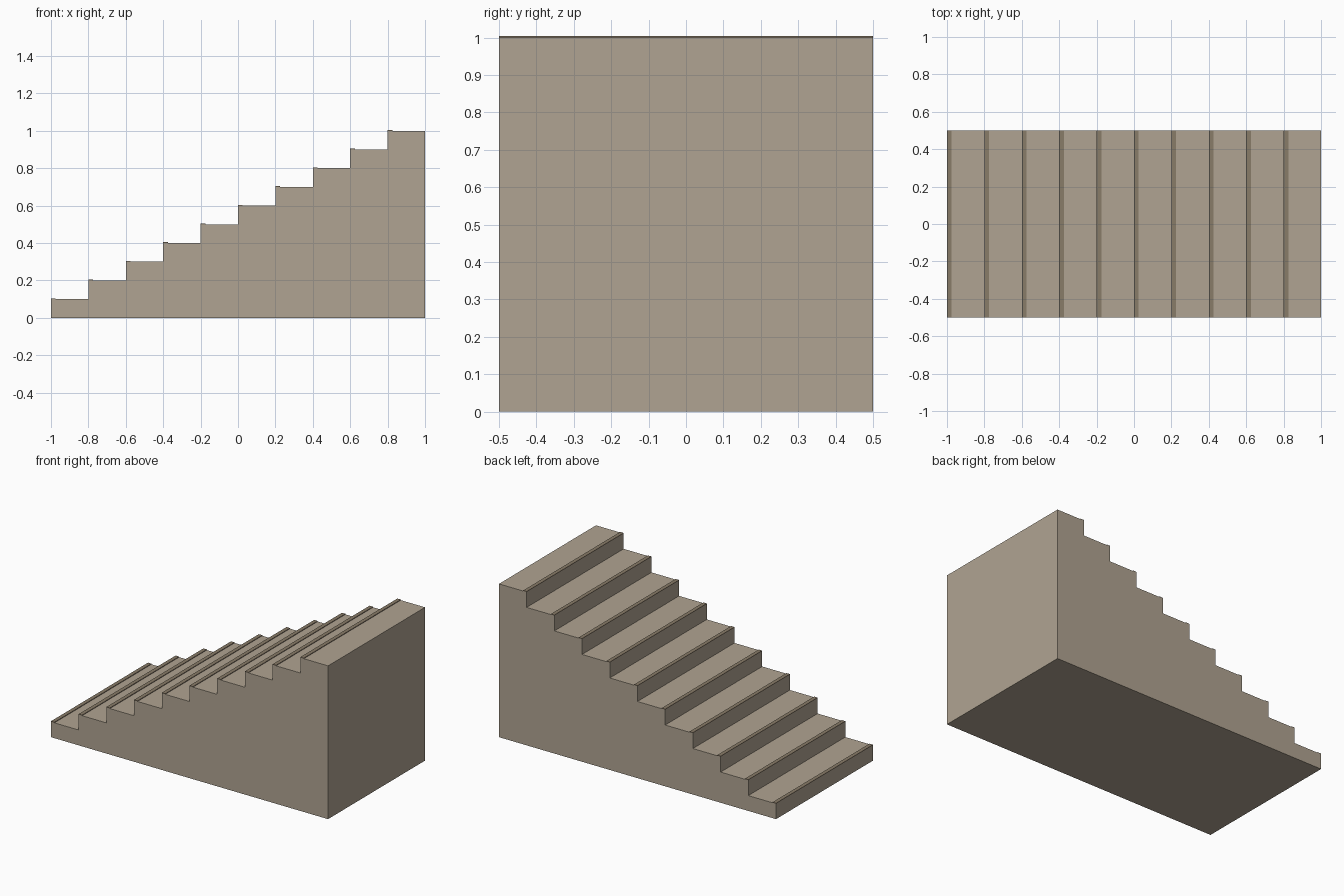
import bpy
import bmesh

STEPS = 10
TREAD, RISE = 0.2, 0.1
HALF_DEPTH = 0.5
STRIP_WIDTH, STRIP_HEIGHT = 0.025, 0.004

default = bpy.data.objects.get("Cube")
if default:
    bpy.data.objects.remove(default, do_unlink=True)


def make_material(name, rgb):
    mat = bpy.data.materials.new(name)
    mat.use_nodes = True
    color = (*rgb, 1.0)
    mat.diffuse_color = color
    mat.node_tree.nodes["Principled BSDF"].inputs["Base Color"].default_value = color
    return mat


def extrude_profile(name, profile, mat):
    """Extrude an x-z outline across the full depth of the stairs."""
    bm = bmesh.new()
    face = bm.faces.new([bm.verts.new((x, -HALF_DEPTH, z)) for x, z in profile])
    result = bmesh.ops.extrude_face_region(bm, geom=[face])
    moved = [v for v in result["geom"] if isinstance(v, bmesh.types.BMVert)]
    bmesh.ops.translate(bm, verts=moved, vec=(0, 2 * HALF_DEPTH, 0))
    bmesh.ops.recalc_face_normals(bm, faces=bm.faces)
    mesh = bpy.data.meshes.new(name)
    bm.to_mesh(mesh)
    bm.free()
    mesh.materials.append(mat)
    obj = bpy.data.objects.new(name, mesh)
    bpy.context.collection.objects.link(obj)
    return obj


stone = make_material("warm stone", (0.434, 0.371, 0.287))
edge_brown = make_material("edge brown", (0.25, 0.20, 0.14))

# Solid stair body with a stepped outline
outline = [(1, 0), (-1, 0)]
for i in range(STEPS):
    x, z = -1 + i * TREAD, (i + 1) * RISE
    outline += [(x, z), (x + TREAD, z)]
extrude_profile("stair_body", outline, stone)

# Thin raised strip along the front edge of every tread
for i in range(STEPS):
    x, z = -1 + i * TREAD, (i + 1) * RISE
    strip = [(x, z), (x + STRIP_WIDTH, z),
             (x + STRIP_WIDTH, z + STRIP_HEIGHT), (x, z + STRIP_HEIGHT)]
    extrude_profile(f"tread_edge_strip_{i + 1}", strip, edge_brown)
